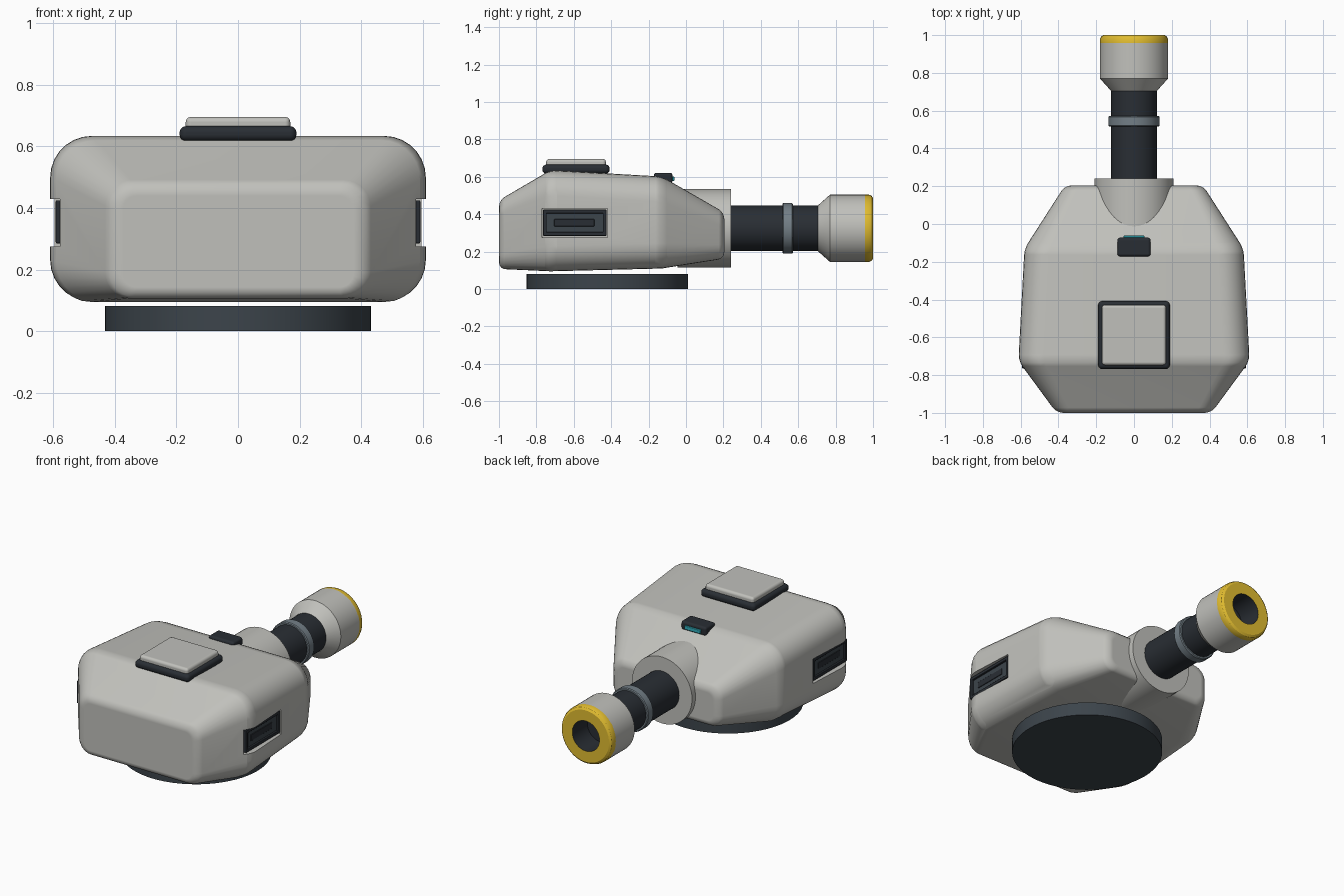
import bpy, bmesh, math

if "Cube" in bpy.data.objects:
    bpy.data.objects.remove(bpy.data.objects["Cube"])


def mat(name, rgb):
    m = bpy.data.materials.new(name)
    m.diffuse_color = (*rgb, 1)
    m.use_nodes = True
    m.node_tree.nodes["Principled BSDF"].inputs["Base Color"].default_value = m.diffuse_color
    return m


SHELL = mat("shell", (0.53, 0.53, 0.50))
DARK = mat("dark", (0.022, 0.027, 0.034))
SLATE = mat("slate", (0.045, 0.058, 0.07))
STEEL = mat("steel", (0.17, 0.21, 0.24))
YELLOW = mat("yellow", (0.76, 0.51, 0.03))
TEAL = mat("teal", (0.03, 0.42, 0.5))


def finish(bm, name, material):
    bmesh.ops.recalc_face_normals(bm, faces=bm.faces)
    me = bpy.data.meshes.new(name)
    bm.to_mesh(me)
    bm.free()
    ob = bpy.data.objects.new(name, me)
    bpy.context.collection.objects.link(ob)
    me.materials.append(material)
    return ob


def smooth(ob, angle=30):
    bpy.ops.object.select_all(action='DESELECT')
    ob.select_set(True)
    bpy.context.view_layer.objects.active = ob
    bpy.ops.object.shade_smooth_by_angle(angle=math.radians(angle))


def bevel(ob, width, segs=3, angle=30):
    m = ob.modifiers.new("bevel", 'BEVEL')
    m.width, m.segments = width, segs
    m.limit_method, m.angle_limit = 'ANGLE', math.radians(angle)
    m.use_clamp_overlap = False
    m.harden_normals = True


def box(name, lo, hi, material, width=0.0, segs=3):
    bm = bmesh.new()
    bmesh.ops.create_cube(bm, size=1)
    for v in bm.verts:
        v.co = [(a + b) / 2 + c * (b - a) for a, b, c in zip(lo, hi, v.co)]
    ob = finish(bm, name, material)
    if width:
        bevel(ob, width, segs)
        smooth(ob)
    return ob


def loft(bm, rings, cap=True):
    rows = [[bm.verts.new(p) for p in r] for r in rings]
    n = len(rows[0])
    for a, b in zip(rows, rows[1:]):
        for i in range(n):
            j = (i + 1) % n
            bm.faces.new((a[i], a[j], b[j], b[i]))
    if cap:
        bm.faces.new(rows[0])
        bm.faces.new(rows[-1])


def lathe(name, profile, material, centre_z=0.325, cap=True, n=48):
    """Turn (radius, y) points about the barrel axis."""
    rings = [[(r * math.cos(2 * math.pi * i / n), y,
               centre_z + r * math.sin(2 * math.pi * i / n))
              for i in range(n)] for r, y in profile]
    bm = bmesh.new()
    loft(bm, rings, cap)
    ob = finish(bm, name, material)
    smooth(ob)
    return ob


def rounded_section(y, half, z0, z1, r, segs=7):
    pts = []
    corners = ((half - r, z1 - r, 0), (r - half, z1 - r, 90),
               (r - half, z0 + r, 180), (half - r, z0 + r, 270))
    for cx, cz, start in corners:
        for k in range(segs + 1):
            a = math.radians(start + 90 * k / segs)
            pts.append((cx + r * math.cos(a), y, cz + r * math.sin(a)))
    return pts


# Main housing: rounded rectangles lofted from front to back
bm = bmesh.new()
loft(bm, [rounded_section(-1.0, 0.41, 0.108, 0.475, 0.08),
          rounded_section(-0.725, 0.612, 0.095, 0.636, 0.135),
          rounded_section(-0.13, 0.58, 0.11, 0.602, 0.135),
          rounded_section(0.205, 0.365, 0.163, 0.41, 0.075)])
housing = finish(bm, "housing", SHELL)
bevel(housing, 0.035, 3, 20)

# Side vents sunk into pockets on both sides
for s, side in ((1, "right"), (-1, "left")):
    def span(a, b):
        return min(s * a, s * b), max(s * a, s * b)

    x0, x1 = span(0.55, 0.7)
    cutter = box("vent_cutter_" + side, (x0, -0.77, 0.275), (x1, -0.42, 0.43), DARK)
    cutter.hide_render = True
    cutter.hide_viewport = True
    cut = housing.modifiers.new("pocket_" + side, 'BOOLEAN')
    cut.operation, cut.object, cut.solver = 'DIFFERENCE', cutter, 'EXACT'
    x0, x1 = span(0.54, 0.58)
    box("vent_back_" + side, (x0, -0.745, 0.3), (x1, -0.445, 0.41), SLATE)
    x0, x1 = span(0.56, 0.584)
    box("vent_slot_" + side, (x0, -0.705, 0.335), (x1, -0.49, 0.375), DARK, 0.004, 2)
    # Frame around the vent
    x0, x1 = span(0.54, 0.592)
    for part, ya, yb, za, zb in (("top", -0.765, -0.425, 0.405, 0.425),
                                 ("bottom", -0.765, -0.425, 0.285, 0.305),
                                 ("front", -0.765, -0.745, 0.285, 0.425),
                                 ("back", -0.445, -0.425, 0.285, 0.425)):
        box(f"vent_frame_{part}_{side}", (x0, ya, za), (x1, yb, zb), DARK, 0.004, 2)
smooth(housing)

# Base disc
bm = bmesh.new()
loft(bm, [[(0.432 * math.cos(2 * math.pi * i / 64),
            -0.42 + 0.432 * math.sin(2 * math.pi * i / 64), z)
           for i in range(64)] for z in (0, 0.082)])
smooth(finish(bm, "base_disc", SLATE))

# Roof hatch
box("hatch_frame", (-0.19, -0.768, 0.617), (0.19, -0.408, 0.666), DARK, 0.022, 4)
box("hatch_lid", (-0.17, -0.748, 0.64), (0.17, -0.428, 0.696), SHELL, 0.017, 3)

# Sight sensor
box("sensor_body", (-0.088, -0.172, 0.565), (0.088, -0.072, 0.622), DARK, 0.015, 3)
box("sensor_lens", (-0.056, -0.09, 0.578), (0.056, -0.062, 0.602), TEAL, 0.004, 2)

# Barrel assembly
lathe("barrel_collar", [(0.21, -0.045), (0.21, 0.24)], SHELL)
lathe("barrel", [(0.121, 0.1), (0.121, 0.72)], DARK)
lathe("barrel_band", [(0.13, 0.516), (0.135, 0.521), (0.135, 0.567), (0.13, 0.572)], STEEL)
lathe("muzzle", [(0.122, 0.705), (0.18, 0.77), (0.18, 0.958)], SHELL, cap=False)
lathe("muzzle_ring", [(0.18, 0.956), (0.18, 0.978), (0.174, 0.992),
                      (0.162, 1.0), (0.095, 1.0)], YELLOW, cap=False)
lathe("muzzle_bore", [(0.095, 1.0), (0.095, 0.85), (0.001, 0.85)], DARK, cap=False)
